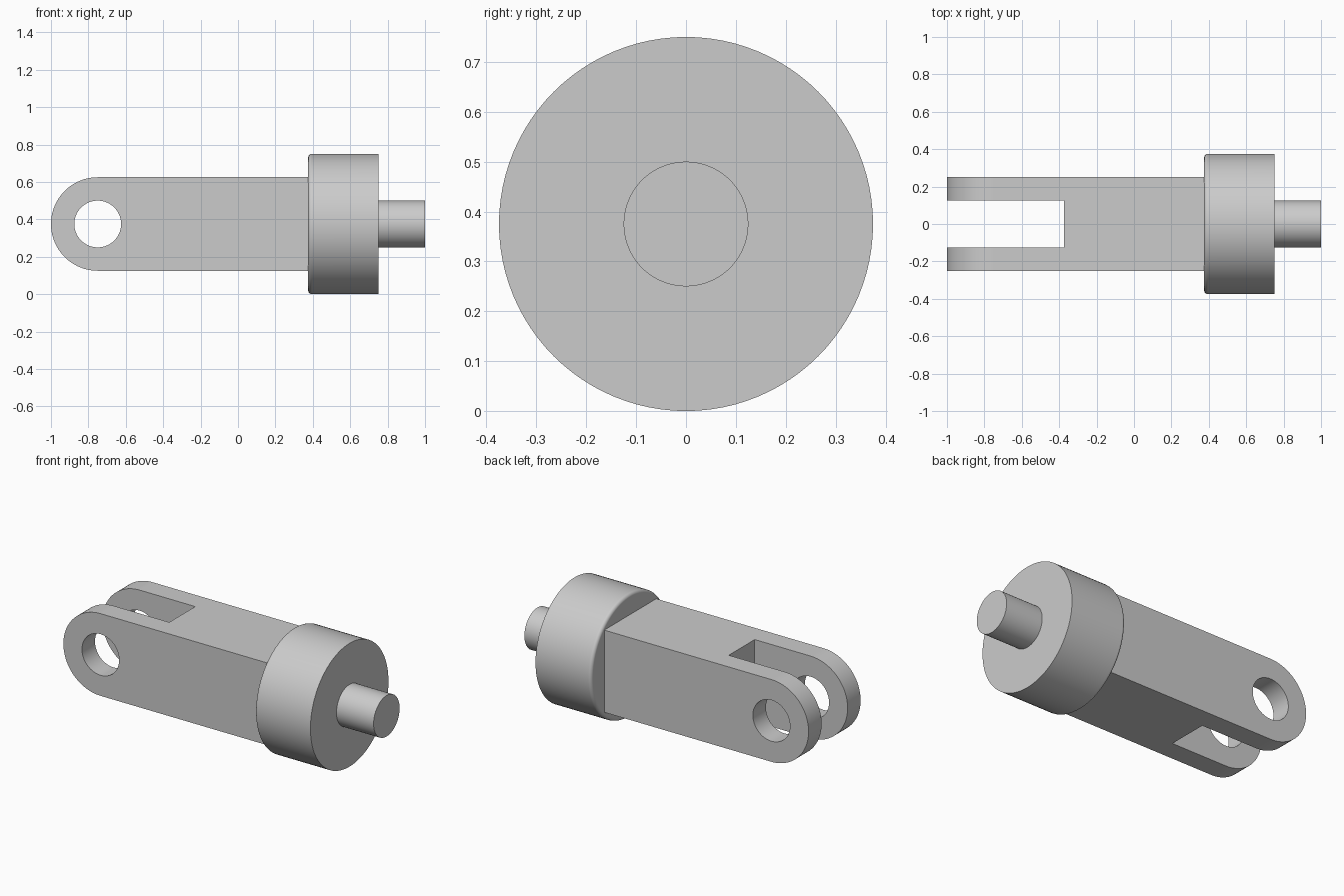
import bpy, bmesh
from math import pi, sin, cos

if "Cube" in bpy.data.objects:
    bpy.data.objects.remove(bpy.data.objects["Cube"])

ZC = 0.375      # height of the shaft axis
SEG = 96


def finish(name, bm):
    bmesh.ops.recalc_face_normals(bm, faces=bm.faces)
    mesh = bpy.data.meshes.new(name)
    bm.to_mesh(mesh)
    bm.free()
    ob = bpy.data.objects.new(name, mesh)
    bpy.context.collection.objects.link(ob)
    return ob


def loft(name, rings):
    """Skin matching closed rings and cap both ends."""
    bm = bmesh.new()
    loops = [[bm.verts.new(p) for p in ring] for ring in rings]
    for a, b in zip(loops, loops[1:]):
        for i in range(len(a)):
            j = (i + 1) % len(a)
            bm.faces.new((a[i], a[j], b[j], b[i]))
    bm.faces.new(loops[0])
    bm.faces.new(loops[-1])
    return finish(name, bm)


def extrude_y(name, profile, half):
    return loft(name, [[(x, y, z) for x, z in profile] for y in (-half, half)])


def lathe_x(name, profile):
    angles = [2 * pi * i / SEG for i in range(SEG)]
    return loft(name, [[(x, r * cos(a), ZC + r * sin(a)) for a in angles]
                       for x, r in profile])


def boolean(ob, other, operation):
    mod = ob.modifiers.new(operation, 'BOOLEAN')
    mod.operation = operation
    mod.solver = 'EXACT'
    mod.object = other
    bpy.context.view_layer.objects.active = ob
    bpy.ops.object.modifier_apply(modifier=mod.name)
    bpy.data.objects.remove(other)


# Square shank with a rounded end, running slightly into the collar
outline = [(-0.75 + 0.25 * cos(a), ZC + 0.25 * sin(a))
           for a in (pi / 2 + pi * i / 48 for i in range(49))]
outline += [(0.5, 0.125), (0.5, 0.625)]
rod = extrude_y("clevis_rod", outline, 0.25)

# Fork slot
slot = extrude_y("slot_cutter", [(-1.2, -0.1), (-0.375, -0.1),
                                 (-0.375, 0.9), (-1.2, 0.9)], 0.125)
boolean(rod, slot, 'DIFFERENCE')

# Cross pin hole through both fork arms
hole = extrude_y("hole_cutter", [(-0.75 + 0.125 * cos(2 * pi * i / 64),
                                  ZC + 0.125 * sin(2 * pi * i / 64))
                                 for i in range(64)], 0.4)
boolean(rod, hole, 'DIFFERENCE')

# Collar with a filleted inner rim, plus the end stud
F = 0.02
fillet = [(0.375 + F - F * cos(a), 0.375 - F + F * sin(a))
          for a in (pi / 2 * i / 6 for i in range(7))]
collar = lathe_x("collar_and_stud", fillet + [(0.75, 0.375), (0.75, 0.125), (1, 0.125)])
boolean(rod, collar, 'UNION')

# Smooth curved faces, crisp edges
bpy.ops.object.select_all(action='DESELECT')
rod.select_set(True)
bpy.context.view_layer.objects.active = rod
bpy.ops.object.shade_smooth_by_angle(angle=pi / 6)
weighted = rod.modifiers.new("even_shading", 'WEIGHTED_NORMAL')
weighted.keep_sharp = True
